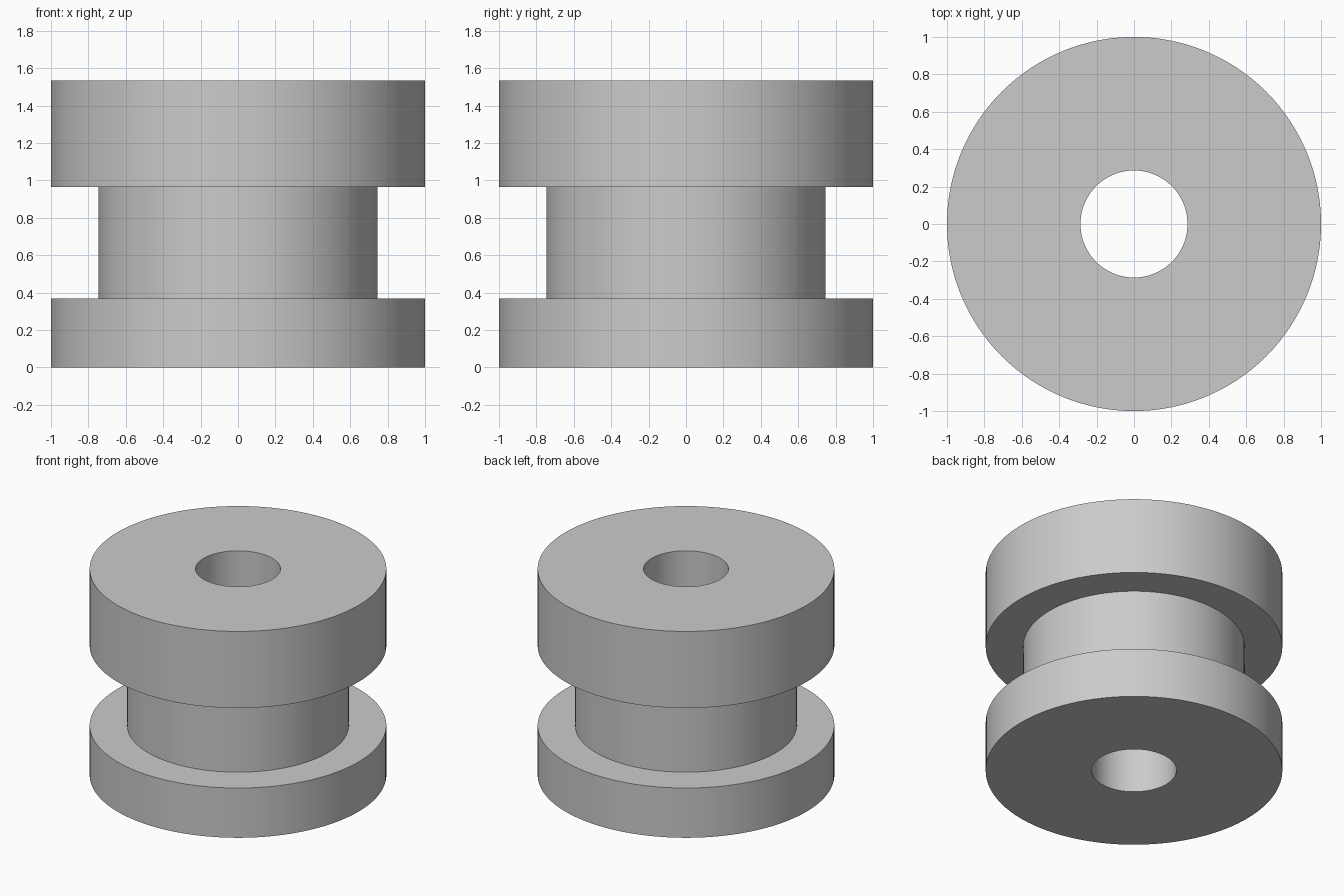
import bpy
import bmesh
import math

cube = bpy.data.objects.get("Cube")
if cube:
    bpy.data.objects.remove(cube, do_unlink=True)

SEGMENTS = 128
FLANGE, NECK, BORE = 1.0, 0.747, 0.286
BASE_TOP, NECK_TOP, HEIGHT = 0.37, 0.965, 1.535

# Plain grey finish
grey = bpy.data.materials.new("plain_grey")
grey.use_nodes = True
colour = (0.6, 0.6, 0.6, 1.0)
grey.diffuse_color = colour
grey.node_tree.nodes["Principled BSDF"].inputs["Base Color"].default_value = colour


def lathe(name, profile):
    """Turn a closed (radius, height) profile around the z axis."""
    bm = bmesh.new()
    rings = []
    for radius, z in profile:
        ring = []
        for i in range(SEGMENTS):
            a = math.tau * i / SEGMENTS
            ring.append(bm.verts.new((radius * math.cos(a), radius * math.sin(a), z)))
        rings.append(ring)
    for k, lower in enumerate(rings):
        upper = rings[(k + 1) % len(rings)]
        for i in range(SEGMENTS):
            j = (i + 1) % SEGMENTS
            bm.faces.new((lower[i], lower[j], upper[j], upper[i]))
    bmesh.ops.recalc_face_normals(bm, faces=bm.faces)
    mesh = bpy.data.meshes.new(name)
    bm.to_mesh(mesh)
    bm.free()
    mesh.materials.append(grey)
    obj = bpy.data.objects.new(name, mesh)
    bpy.context.collection.objects.link(obj)
    return obj


# Grooved spool: lower flange, neck, thicker upper flange, through bore
spool = lathe("grooved_spool", [
    (BORE, 0), (FLANGE, 0), (FLANGE, BASE_TOP), (NECK, BASE_TOP),
    (NECK, NECK_TOP), (FLANGE, NECK_TOP), (FLANGE, HEIGHT), (BORE, HEIGHT),
])

# Smooth round walls with crisp rims
bpy.ops.object.select_all(action="DESELECT")
spool.select_set(True)
bpy.context.view_layer.objects.active = spool
bpy.ops.object.shade_smooth_by_angle(angle=math.radians(30))
